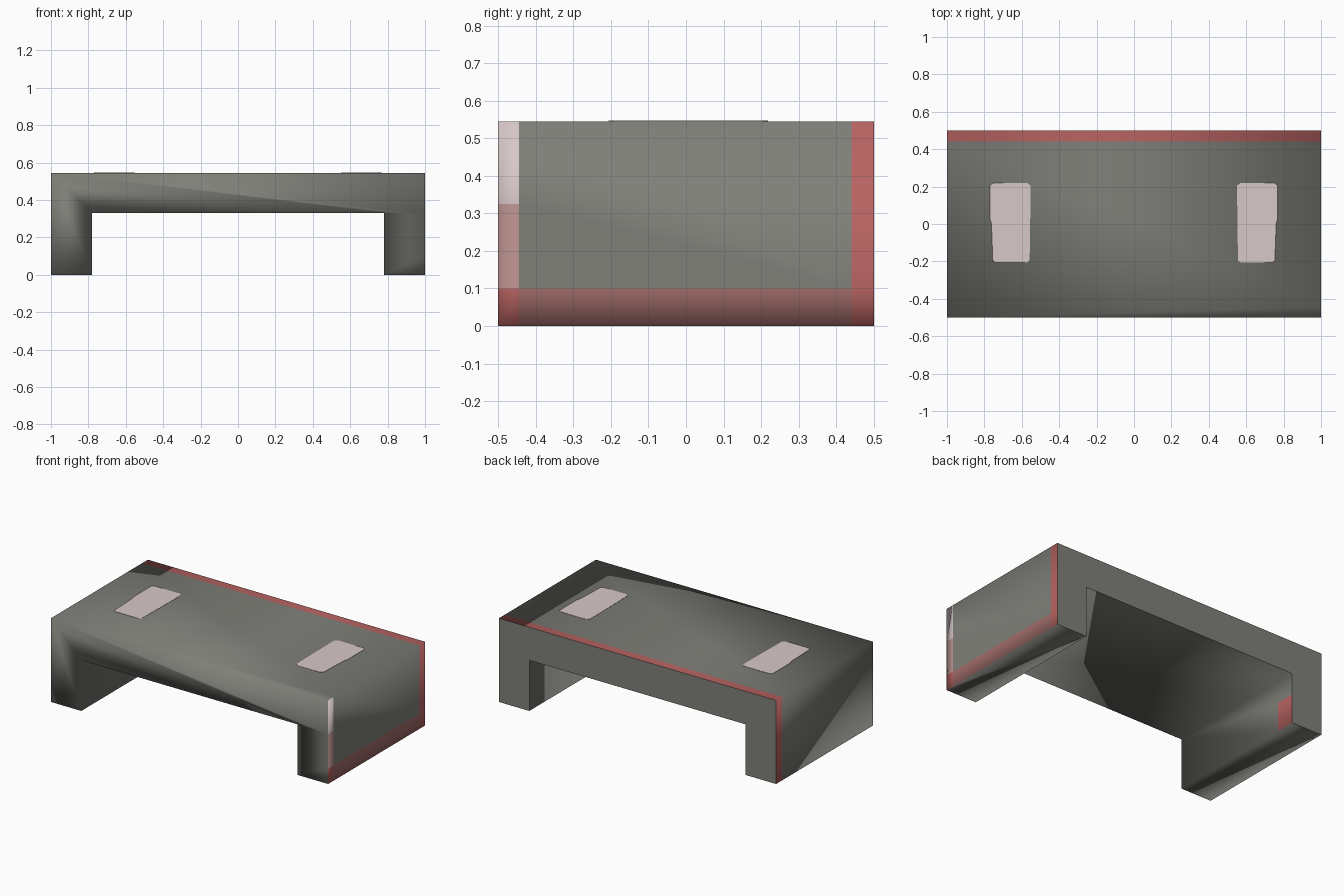
import bpy, bmesh
from mathutils import Vector

if "Cube" in bpy.data.objects:
    bpy.data.objects.remove(bpy.data.objects["Cube"])


def lin(c):
    c /= 255
    return c / 12.92 if c <= 0.04045 else ((c + 0.055) / 1.055) ** 2.4


def material(name, r, g, b):
    m = bpy.data.materials.new(name)
    m.diffuse_color = (lin(r), lin(g), lin(b), 1)
    m.use_nodes = True
    m.node_tree.nodes["Principled BSDF"].inputs["Base Color"].default_value = m.diffuse_color
    return m


GREY, RED, DUSTY, PINK, PALE = range(5)
mats = [material("stone_grey", 128, 128, 122), material("brick_red", 184, 100, 98),
        material("dusty_red", 162, 110, 107), material("rose_pink", 194, 152, 148),
        material("pale_pink", 216, 200, 200)]


def finish(bm, name):
    me = bpy.data.meshes.new(name)
    bm.to_mesh(me)
    bm.free()
    ob = bpy.data.objects.new(name, me)
    bpy.context.collection.objects.link(ob)
    for m in mats:
        me.materials.append(m)
    return ob


def cut(bm, picks, co, no):
    """Slice only the faces chosen by the rule."""
    faces = [f for f in bm.faces if picks(f)]
    geom = set(faces)
    for f in faces:
        geom.update(f.edges)
        geom.update(f.verts)
    bmesh.ops.bisect_plane(bm, geom=list(geom), plane_co=co, plane_no=no, dist=1e-5)


# Bridge-shaped body: U profile pulled from front to back
bm = bmesh.new()
profile = [(-1, 0), (-0.78, 0), (-0.78, 0.33), (0.78, 0.33),
           (0.78, 0), (1, 0), (1, 0.545), (-1, 0.545)]
front = bm.faces.new([bm.verts.new((x, -0.5, z)) for x, z in profile])
ext = bmesh.ops.extrude_face_region(bm, geom=[front], use_keep_orig=True)
bmesh.ops.translate(bm, vec=(0, 1, 0),
                    verts=[v for v in ext["geom"] if isinstance(v, bmesh.types.BMVert)])
bmesh.ops.recalc_face_normals(bm, faces=bm.faces)


def right(f):
    return f.calc_center_median().x > 0.999


def left(f):
    return f.calc_center_median().x < -0.999


def top(f):
    return f.calc_center_median().z > 0.544


def inner_left(f):
    return abs(f.calc_center_median().x + 0.78) < 1e-4 and abs(f.normal.x) > 0.9


bm.normal_update()
# Cuts for the painted bands
cut(bm, lambda f: right(f) or top(f), (0, 0.44, 0), (0, 1, 0))
cut(bm, left, (0, 0.44, 0), (0, 1, 0))
cut(bm, right, (0, -0.445, 0), (0, 1, 0))
cut(bm, right, (0, 0, 0.1), (0, 0, 1))
cut(bm, lambda f: right(f) and f.calc_center_median().y < -0.445, (0, 0, 0.325), (0, 0, 1))
cut(bm, inner_left, (0, 0.37, 0), (0, 1, 0))
cut(bm, lambda f: inner_left(f) and f.calc_center_median().y > 0.37, (0, 0, 0.19), (0, 0, 1))
bm.normal_update()

# Colours by side and position
for f in bm.faces:
    c = f.calc_center_median()
    f.smooth = True
    if (right(f) or left(f) or top(f)) and 0.44 < c.y < 0.499:
        f.material_index = RED
    elif right(f) and c.y < -0.445:
        f.material_index = RED if c.z < 0.1 else PINK if c.z < 0.325 else PALE
    elif right(f) and c.z < 0.1:
        f.material_index = DUSTY
    elif inner_left(f) and c.y > 0.37 and c.z < 0.19:
        f.material_index = RED
# Back rim stays crisp
for e in bm.edges:
    if all(v.co.y > 0.499 for v in e.verts):
        e.smooth = False
finish(bm, "bridge_body")

# Painted pads on top, each slightly stepped with clipped corners
half = [(-0.755, -0.195), (-0.74, -0.207), (-0.575, -0.207), (-0.558, -0.195),
        (-0.555, 0.0), (-0.553, 0.205), (-0.57, 0.218), (-0.755, 0.218),
        (-0.77, 0.205), (-0.77, 0.03), (-0.762, 0.0)]
for name, dx in (("left_top_pad", 0), ("right_top_pad", 1.322)):
    bm = bmesh.new()
    pad = bm.faces.new([bm.verts.new((x + dx if dx == 0 else -x - 0.002, y, 0.5465))
                        for x, y in half])
    bm.normal_update()
    if pad.normal.z < 0:
        pad.normal_flip()
    pad.material_index = PALE
    # thin skirt down into the body
    low = bmesh.ops.extrude_face_region(bm, geom=[pad], use_keep_orig=True)
    bmesh.ops.translate(bm, vec=(0, 0, -0.003),
                        verts=[v for v in low["geom"] if isinstance(v, bmesh.types.BMVert)])
    bmesh.ops.recalc_face_normals(bm, faces=bm.faces)
    for f in bm.faces:
        f.material_index = PALE
    finish(bm, name)
